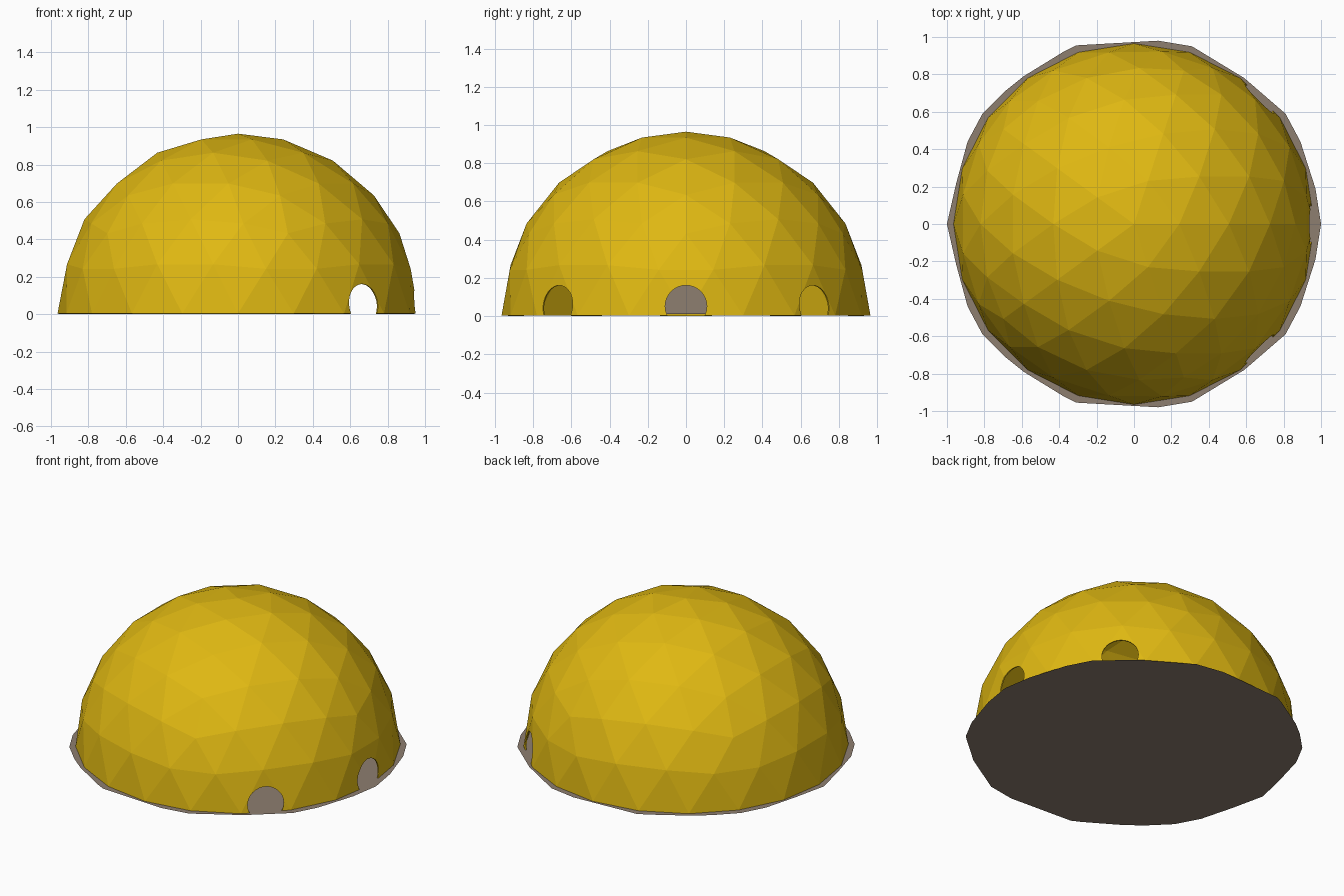
import bpy, bmesh, math
from mathutils import Matrix

if "Cube" in bpy.data.objects:
    bpy.data.objects.remove(bpy.data.objects["Cube"])

R = 0.965            # dome radius


def material(name, rgb):
    m = bpy.data.materials.new(name)
    m.diffuse_color = (*rgb, 1)
    m.use_nodes = True
    m.node_tree.nodes["Principled BSDF"].inputs["Base Color"].default_value = m.diffuse_color
    return m


def new_object(name, bm, mat):
    me = bpy.data.meshes.new(name)
    bm.to_mesh(me)
    bm.free()
    me.materials.append(mat)
    ob = bpy.data.objects.new(name, me)
    bpy.context.collection.objects.link(ob)
    return ob


yellow = material("golden yellow", (0.74, 0.48, 0.006))
stone = material("grey brown", (0.27, 0.21, 0.16))

# Dome: upper half of a faceted icosphere, thin shell
bm = bmesh.new()
bmesh.ops.create_icosphere(bm, subdivisions=3, radius=R)
low = [f for f in bm.faces if f.calc_center_median().z < 0]
bmesh.ops.delete(bm, geom=low, context='FACES')
for v in bm.verts:
    v.co.z = max(v.co.z, 0.003)
dome = new_object("dome_shell", bm, yellow)
solid = dome.modifiers.new("thickness", 'SOLIDIFY')
solid.thickness = 0.008
solid.offset = -1

# Three round doorways on the right side
for i, deg in enumerate((-45, 0, 45)):
    bm = bmesh.new()
    a = math.radians(deg)
    place = (Matrix.Translation((0.95 * math.cos(a), 0.95 * math.sin(a), 0.052))
             @ Matrix.Rotation(a, 4, 'Z') @ Matrix.Rotation(math.pi / 2, 4, 'Y'))
    bmesh.ops.create_cone(bm, cap_ends=True, segments=32, radius1=0.109,
                          radius2=0.109, depth=0.4, matrix=place)
    cutter = new_object(f"doorway_cutter_{i}", bm, yellow)
    cutter.hide_render = True
    cutter.hide_viewport = False
    cut = dome.modifiers.new(f"doorway_{i}", 'BOOLEAN')
    cut.operation = 'DIFFERENCE'
    cut.solver = 'EXACT'
    cut.object = cutter

# Apply the cuts and drop the cutters
bpy.context.view_layer.objects.active = dome
for name in [m.name for m in dome.modifiers]:
    bpy.ops.object.modifier_apply(modifier=name)
for ob in [o for o in bpy.data.objects if "cutter" in o.name]:
    bpy.data.objects.remove(ob)

# Floor: flat irregular slab outline, mirrored front to back
half = [(1, 0), (0.97, 0.19), (0.89, 0.44), (0.81, 0.59), (0.59, 0.78),
        (0.31, 0.95), (0.13, 0.98), (-0.31, 0.955), (-0.37, 0.925),
        (-0.59, 0.79), (-0.69, 0.71), (-0.81, 0.59), (-0.89, 0.44),
        (-0.95, 0.22), (-1, 0)]
outline = half + [(x, -y) for x, y in half[-2:0:-1]]
bm = bmesh.new()
bm.faces.new([bm.verts.new((x, y, 0)) for x, y in outline])
new_object("floor", bm, stone)

# Low block standing inside, seen through the middle doorway
bm = bmesh.new()
bmesh.ops.create_cube(bm, size=1, matrix=Matrix.Translation((-0.1, 0, 0.13))
                      @ Matrix.Diagonal((0.4, 0.5, 0.24, 1)))
new_object("inner_block", bm, stone)
